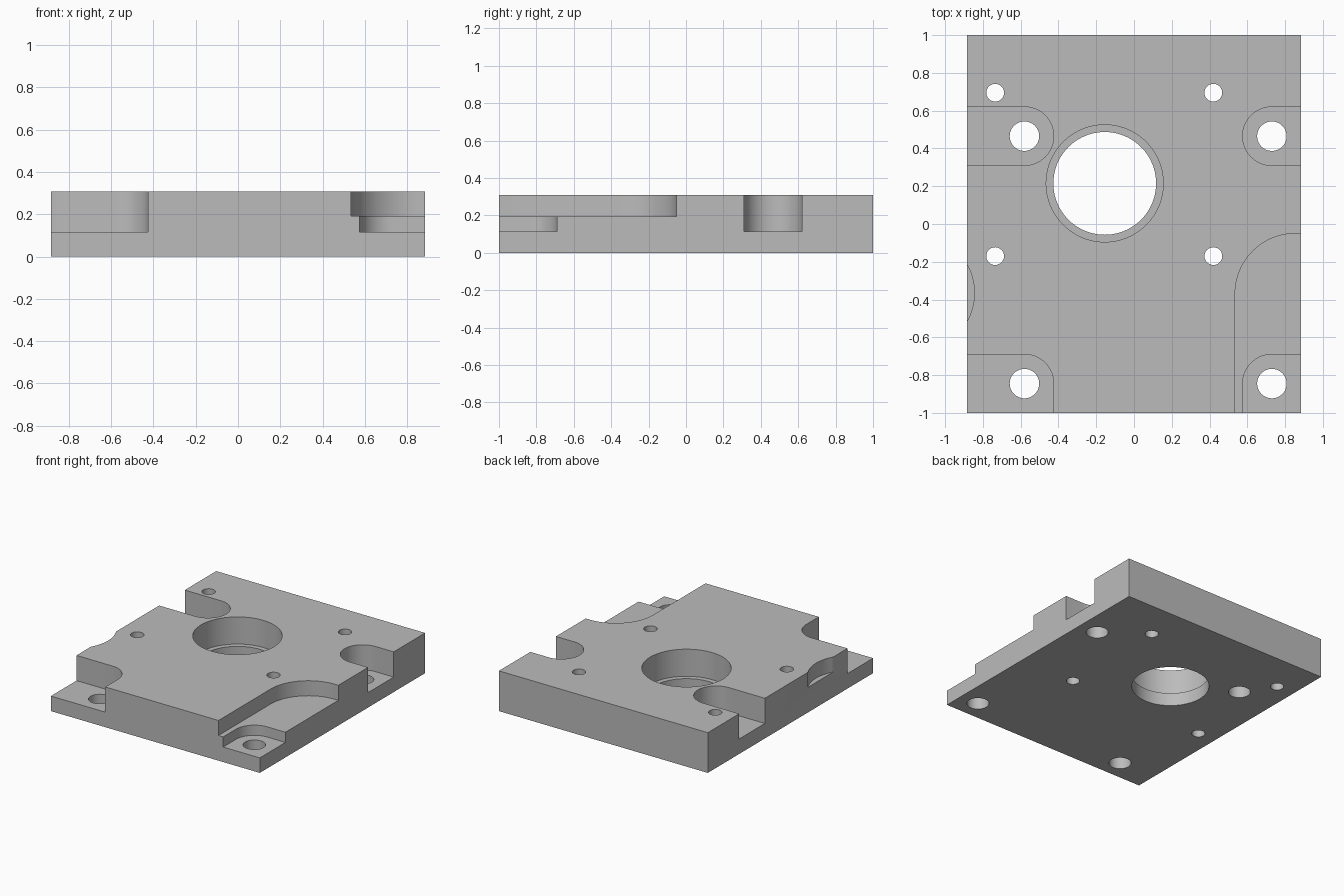
import bpy, bmesh
from math import sin, cos, pi

cube = bpy.data.objects.get("Cube")
if cube:
    bpy.data.objects.remove(cube, do_unlink=True)

HX, HY, TOP = 0.885, 1.0, 0.308     # block half sizes and height
POCKET, SHELF, LEDGE = 0.115, 0.193, 0.1
OUT = 1.3                           # cutters overshoot the block to here

grey = bpy.data.materials.new("machined grey")
grey.use_nodes = True
colour = (0.5, 0.5, 0.5, 1)
grey.diffuse_color = colour
grey.node_tree.nodes["Principled BSDF"].inputs["Base Color"].default_value = colour


def arc(x, y, r, start, end, n):
    """Points on an arc, angles in quarter turns."""
    angles = [(start + (end - start) * i / n) * pi / 2 for i in range(n + 1)]
    return [(x + r * cos(a), y + r * sin(a)) for a in angles]


def prism(name, outline, z0, z1):
    """Extrude a flat counter-clockwise outline from z0 to z1."""
    bm = bmesh.new()
    base = bm.faces.new([bm.verts.new((x, y, z0)) for x, y in outline])
    new = bmesh.ops.extrude_face_region(bm, geom=[base])["geom"]
    bmesh.ops.translate(bm, vec=(0, 0, z1 - z0),
                        verts=[v for v in new if isinstance(v, bmesh.types.BMVert)])
    bmesh.ops.recalc_face_normals(bm, faces=bm.faces)
    mesh = bpy.data.meshes.new(name)
    bm.to_mesh(mesh)
    bm.free()
    mesh.materials.append(grey)
    ob = bpy.data.objects.new(name, mesh)
    bpy.context.collection.objects.link(ob)
    return ob


plate = prism("mounting_plate", [(-HX, -HY), (HX, -HY), (HX, HY), (-HX, HY)], 0, TOP)


def cut(outline, z0, z1=0.5):
    cutter = prism("cutter", outline, z0, z1)
    cutter.hide_render = True
    mod = plate.modifiers.new("cut", 'BOOLEAN')
    mod.operation, mod.solver, mod.object = 'DIFFERENCE', 'EXACT', cutter
    bpy.context.view_layer.objects.active = plate
    bpy.ops.object.modifier_apply(modifier=mod.name)
    bpy.data.objects.remove(cutter, do_unlink=True)


def drill(x, y, r, z0=-0.2, z1=0.5, n=48):
    cut(arc(x, y, r, 0, 4, n)[:-1], z0, z1)


# Stepped shelf in the front corner and the shallow scallop on the opposite side
cut(arc(0.855, -0.37, 0.32, 1, 2, 24) + [(0.535, -OUT), (OUT, -OUT), (OUT, -0.05)], SHELF)
drill(-1.155, -0.365, 0.31, SHELF, n=96)

# Screw pockets, open to the sides, each with a through hole
R = 0.155
for x, side in ((-0.58, -1), (0.73, 1)):
    back, front = 0.465, -0.845
    inner = (1, 3) if side > 0 else (1, -1)
    cut(arc(x, back, R, *inner, 32)
        + [(side * OUT, back - R), (side * OUT, back + R)], POCKET)
    inner = (1, 2) if side > 0 else (1, 0)
    cut(arc(x, front, R, *inner, 16)
        + [(x - side * R, -OUT), (side * OUT, -OUT), (side * OUT, front + R)], POCKET)
    for y in (back, front):
        drill(x, y, 0.078)

# Small through holes
for x in (-0.735, 0.42):
    for y in (0.695, -0.17):
        drill(x, y, 0.047, n=32)

# Main bore with a ledge near the bottom
drill(-0.155, 0.215, 0.31, LEDGE, n=80)
drill(-0.155, 0.215, 0.272, n=80)

# Smooth the round walls, keep the edges sharp
bpy.ops.object.select_all(action='DESELECT')
plate.select_set(True)
bpy.context.view_layer.objects.active = plate
bpy.ops.object.shade_smooth_by_angle(angle=pi / 6)
